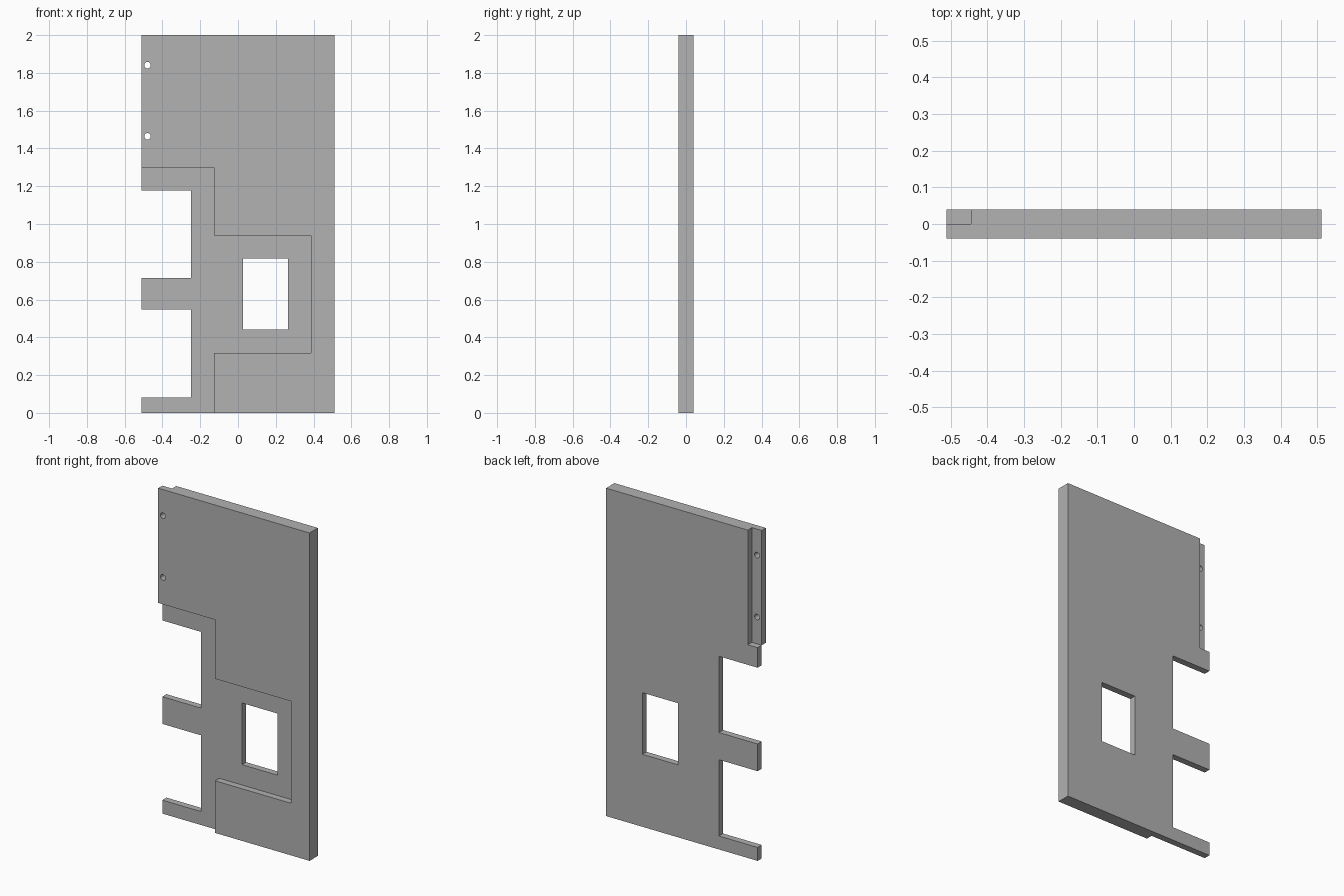
import bpy
import bmesh
import math
from mathutils import Matrix

default = bpy.data.objects.get("Cube")
if default:
    bpy.data.objects.remove(default, do_unlink=True)

W, T, H = 0.511, 0.04, 2.0      # half width, half thickness, height
OUT = 0.1                       # how far cutters reach past the panel

grey = bpy.data.materials.new("mid grey")
grey.use_nodes = True
grey.diffuse_color = (0.445, 0.445, 0.445, 1)
grey.node_tree.nodes["Principled BSDF"].inputs["Base Color"].default_value = grey.diffuse_color


def make_object(name, bm):
    bmesh.ops.recalc_face_normals(bm, faces=bm.faces)
    mesh = bpy.data.meshes.new(name)
    bm.to_mesh(mesh)
    bm.free()
    mesh.materials.append(grey)
    obj = bpy.data.objects.new(name, mesh)
    bpy.context.collection.objects.link(obj)
    return obj


def prism(name, outline, y0, y1):
    """Extrude an x-z outline from y0 to y1."""
    bm = bmesh.new()
    face = bm.faces.new([bm.verts.new((x, y0, z)) for x, z in outline])
    grown = bmesh.ops.extrude_face_region(bm, geom=[face])["geom"]
    moved = [v for v in grown if isinstance(v, bmesh.types.BMVert)]
    bmesh.ops.translate(bm, verts=moved, vec=(0, y1 - y0, 0))
    return make_object(name, bm)


def block(name, x0, x1, z0, z1, y0=-OUT, y1=OUT):
    return prism(name, [(x0, z0), (x1, z0), (x1, z1), (x0, z1)], y0, y1)


def hole(name, x, z, radius):
    bm = bmesh.new()
    bmesh.ops.create_cone(bm, cap_ends=True, segments=24, radius1=radius,
                          radius2=radius, depth=2 * OUT)
    bmesh.ops.transform(bm, verts=bm.verts, matrix=Matrix.Translation((x, 0, z))
                        @ Matrix.Rotation(math.pi / 2, 4, "X"))
    return make_object(name, bm)


panel = block("panel", -W, W, 0, H, -T, T)
far = -W - OUT

# Stepped half-depth recess on the front
step = [(far, 1.3), (-0.127, 1.3), (-0.127, 0.94), (0.386, 0.94),
        (0.386, 0.318), (-0.127, 0.318), (-0.127, -OUT), (far, -OUT)]
cutters = [
    prism("front_recess_cutter", step, -OUT, 0),
    # Half-depth rebate on the back, along the upper edge
    block("back_rebate_cutter", far, -0.445, 1.3, H + OUT, 0, OUT),
    # Open side slots and window
    block("lower_slot_cutter", far, -0.25, 0.082, 0.547),
    block("upper_slot_cutter", far, -0.25, 0.713, 1.178),
    block("window_cutter", 0.027, 0.266, 0.442, 0.818),
    # Screw holes
    hole("lower_hole_cutter", -0.479, 1.464, 0.017),
    hole("upper_hole_cutter", -0.479, 1.841, 0.017),
]

# Cut the panel, then discard the cutters
bpy.context.view_layer.objects.active = panel
for cutter in cutters:
    cutter.hide_render = True
    cut = panel.modifiers.new(cutter.name, "BOOLEAN")
    cut.operation = "DIFFERENCE"
    cut.solver = "EXACT"
    cut.object = cutter
    bpy.ops.object.modifier_apply(modifier=cut.name)
    bpy.data.objects.remove(cutter, do_unlink=True)
